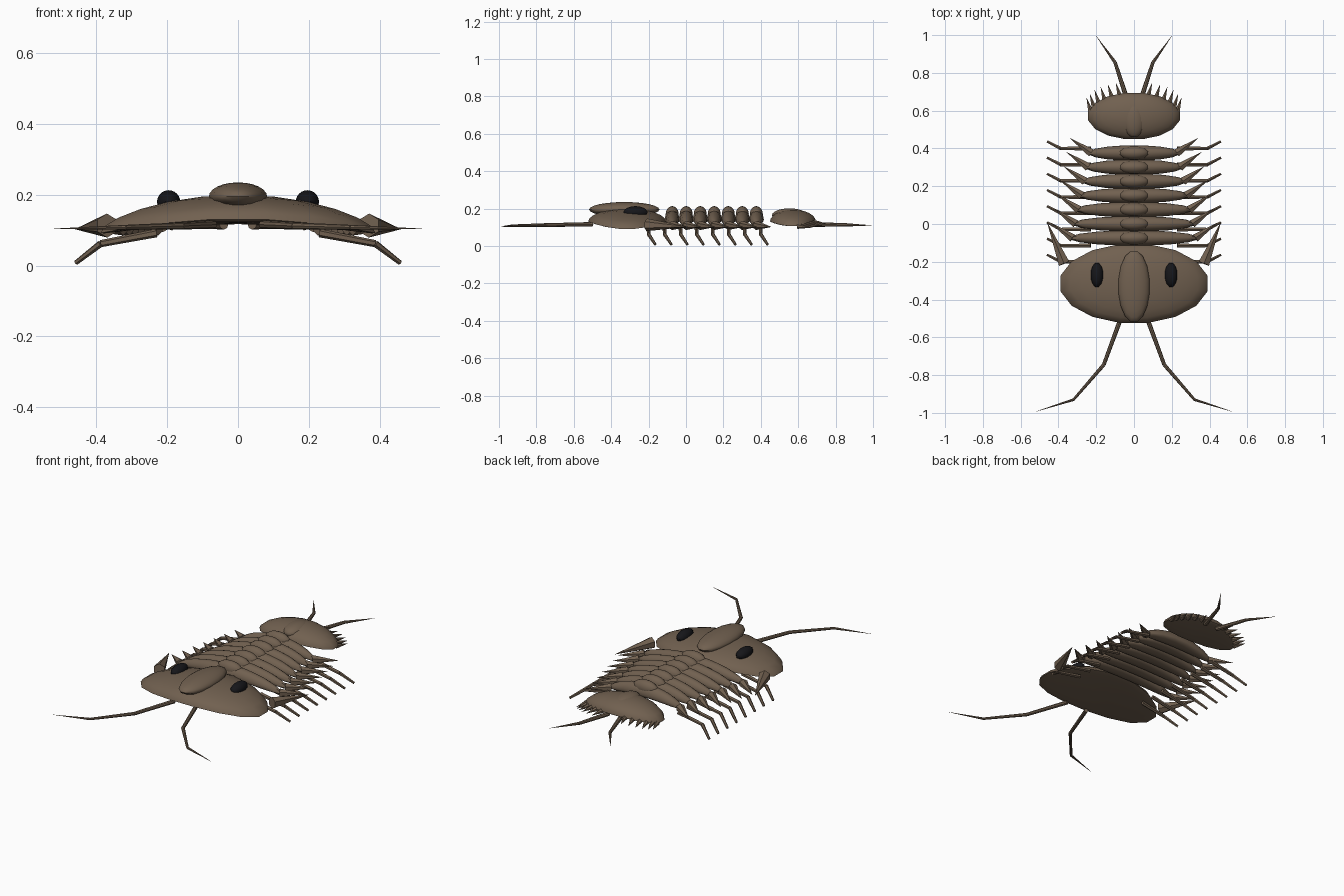
import bpy, bmesh, math
from mathutils import Vector, Matrix

cube = bpy.data.objects.get("Cube")
if cube:
    bpy.data.objects.remove(cube, do_unlink=True)


def material(name, color):
    m = bpy.data.materials.new(name)
    m.use_nodes = True
    m.diffuse_color = color
    m.node_tree.nodes["Principled BSDF"].inputs["Base Color"].default_value = color
    return m


SHELL = material("brown shell", (0.165, 0.118, 0.08, 1))
EYE = material("black eye", (0.008, 0.008, 0.01, 1))


def finish(name, bm, mat):
    """Turn a bmesh into a smooth object with sharp hard edges."""
    bmesh.ops.recalc_face_normals(bm, faces=bm.faces)
    mesh = bpy.data.meshes.new(name)
    bm.to_mesh(mesh)
    bm.free()
    mesh.materials.append(mat)
    mesh.shade_smooth()
    mesh.set_sharp_from_angle(angle=math.radians(40))
    obj = bpy.data.objects.new(name, mesh)
    bpy.context.collection.objects.link(obj)
    return obj


def plate(name, center, rx, ry, up, down, drop=0.0, mat=SHELL, segs=16):
    """Ellipsoid with separate top and bottom heights whose sides droop."""
    bm = bmesh.new()
    bmesh.ops.create_uvsphere(bm, u_segments=segs, v_segments=12, radius=1,
                              matrix=Matrix.Rotation(math.pi / segs, 4, 'Z'))
    cx, cy, cz = center
    for v in bm.verts:
        x, y, z = v.co
        height = z * (up if z > 0 else down) - drop * x * x
        v.co = (cx + x * rx, cy + y * ry, cz + height)
    return finish(name, bm, mat)


def limb(name, points, radii, sides=8):
    """Tapering jointed rod; a zero radius makes a pointed tip."""
    bm = bmesh.new()
    for a, b, ra, rb in zip(points, points[1:], radii, radii[1:]):
        a, b = Vector(a), Vector(b)
        turn = (b - a).to_track_quat('Z', 'Y').to_matrix().to_4x4()
        bmesh.ops.create_cone(bm, cap_ends=True, segments=sides, radius1=ra,
                              radius2=max(rb, 0.0005), depth=(b - a).length,
                              matrix=Matrix.Translation((a + b) / 2) @ turn)
    return finish(name, bm, SHELL)


SIDES = ((1, "left"), (-1, "right"))

# Head shield with its raised central lobe
plate("head_shield", (0, -0.315, 0.132), 0.397, 0.212, 0.068, 0.012, 0.042)
plate("head_lobe", (0, -0.33, 0.195), 0.084, 0.192, 0.04, 0.04)

for s, side in SIDES:
    # Eyes, cheek spines and the two pairs of feelers
    plate(side + "_eye", (s * 0.196, -0.27, 0.18), 0.034, 0.066, 0.033, 0.03,
          mat=EYE, segs=12)
    limb(side + "_cheek_spine",
         [(s * 0.37, -0.21, 0.113), (s * 0.46, 0.01, 0.103)], [0.034, 0], 6)
    limb(side + "_antenna",
         [(s * 0.07, -0.5, 0.116), (s * 0.16, -0.745, 0.112),
          (s * 0.32, -0.93, 0.108), (s * 0.52, -0.993, 0.104)],
         [0.012, 0.01, 0.007, 0])
    limb(side + "_tail_feeler",
         [(s * 0.04, 0.67, 0.115), (s * 0.1, 0.855, 0.113),
          (s * 0.2, 0.995, 0.11)], [0.013, 0.009, 0])

# Body segments narrowing toward the tail
for i in range(7):
    y = -0.074 + 0.075 * i
    w = 0.345 - 0.0165 * i
    plate(f"body_segment_{i + 1}", (0, y, 0.142), w, 0.041, 0.048, 0.025, 0.035)
    plate(f"back_ring_{i + 1}", (0, y, 0.17), 0.08, 0.036, 0.043, 0.042, segs=12)
    for s, side in SIDES:
        limb(f"{side}_segment_spine_{i + 1}",
             [(s * (w - 0.02), y, 0.11), (s * (w + 0.095), y + 0.08, 0.102)],
             [0.025, 0], 6)

# Walking legs
for i in range(8):
    y = -0.2 + 0.0857 * i
    for s, side in SIDES:
        limb(f"{side}_leg_{i + 1}",
             [(s * 0.23, y, 0.092), (s * 0.388, y, 0.062),
              (s * 0.458, y + 0.036, 0.008)], [0.012, 0.01, 0.007], 6)

# Tail shield, its lobe and the fringe of spines
plate("tail_shield", (0, 0.572, 0.132), 0.247, 0.125, 0.063, 0.012, 0.026)
plate("tail_lobe", (0, 0.553, 0.165), 0.06, 0.095, 0.036, 0.036)
for i in range(6):
    a = math.radians(72 - 11 * i)
    for s, side in SIDES:
        x, y = 0.24 * math.cos(a), 0.572 + 0.12 * math.sin(a)
        z = 0.13 - 0.026 * math.cos(a) ** 2
        limb(f"{side}_tail_spine_{i + 1}",
             [(s * x, y - 0.01, z), (s * (x + 0.022), y + 0.062, z - 0.008)],
             [0.015, 0], 6)
